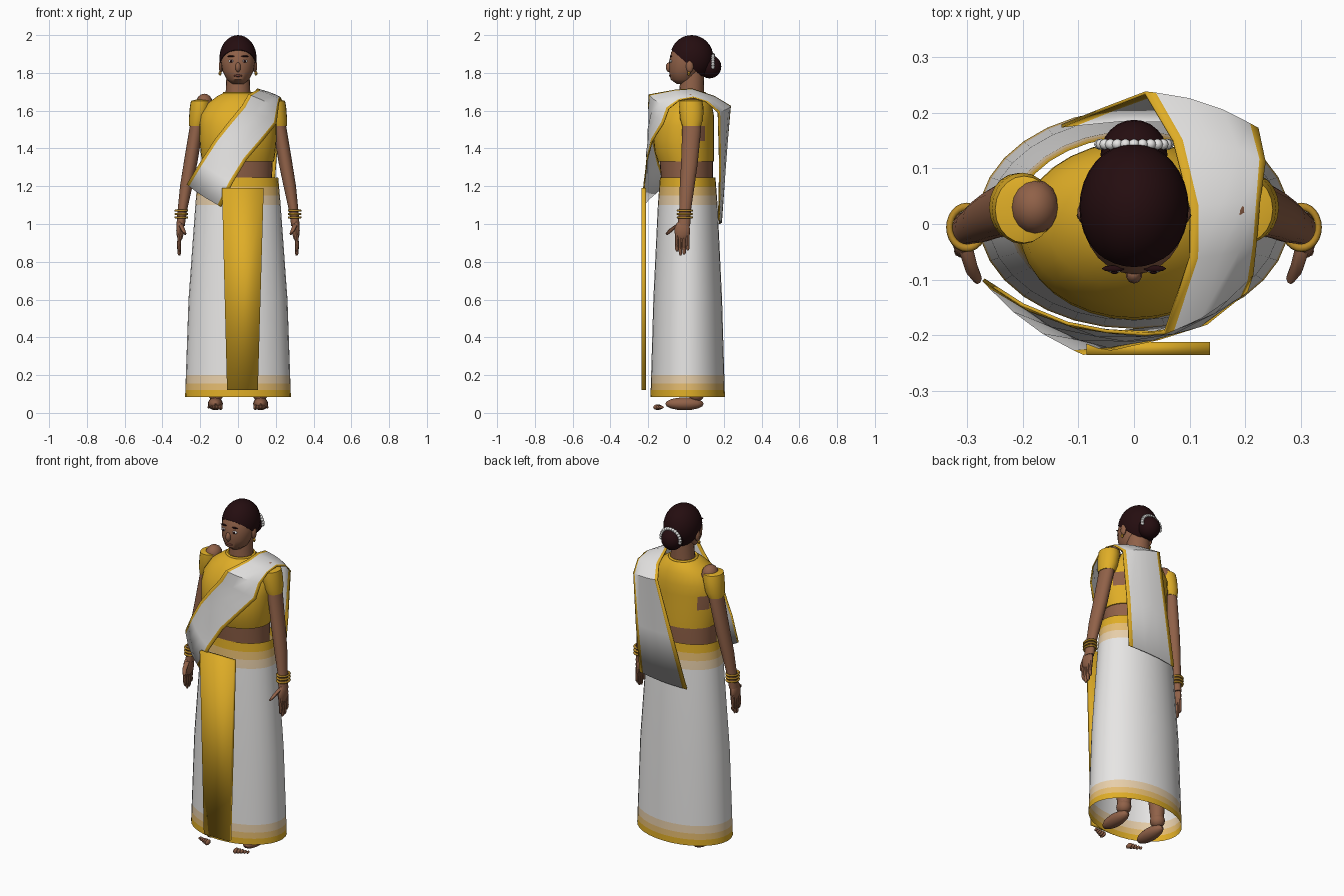
import bpy, bmesh, math
from mathutils import Vector


def material(name, r, g, b):
    m = bpy.data.materials.new(name)
    m.diffuse_color = (r, g, b, 1)
    return m


SKIN = material("brown skin", 0.28, 0.12, 0.065)
GOLD = material("golden yellow", 0.74, 0.42, 0.02)
WHITE = material("off white", 0.80, 0.79, 0.78)
CREAM = material("pale cream", 0.80, 0.62, 0.40)
SAND = material("sand yellow", 0.78, 0.50, 0.16)
HAIR = material("dark brown hair", 0.018, 0.004, 0.005)
LIPS = material("dark lips", 0.17, 0.05, 0.035)
BRASS = material("bangle brass", 0.48, 0.25, 0.02)


def finish(name, bm, mats, angle=40):
    mesh = bpy.data.meshes.new(name)
    bmesh.ops.recalc_face_normals(bm, faces=bm.faces[:])
    bm.to_mesh(mesh)
    bm.free()
    for m in mats:
        mesh.materials.append(m)
    mesh.shade_smooth()
    mesh.set_sharp_from_angle(angle=math.radians(angle))
    ob = bpy.data.objects.new(name, mesh)
    bpy.context.collection.objects.link(ob)
    return ob


def loft(name, rings, mats, n=20, cap=True, rule=None, side=1):
    """Skin of stacked level ellipses (x, y, z, rx, ry)."""
    bm = bmesh.new()
    loops = []
    for x, y, z, rx, ry in rings:
        loops.append([bm.verts.new((side * x + rx * math.cos(2 * math.pi * i / n),
                                    y + ry * math.sin(2 * math.pi * i / n), z)) for i in range(n)])
    for a, b in zip(loops, loops[1:]):
        for i in range(n):
            f = bm.faces.new((a[i], a[(i + 1) % n], b[(i + 1) % n], b[i]))
            if rule:
                f.material_index = rule(f.calc_center_median())
    if cap:
        bm.faces.new(loops[0])
        bm.faces.new(loops[-1])
    return finish(name, bm, mats)


def ball(name, loc, size, mat, n=16, cut=None):
    bm = bmesh.new()
    bmesh.ops.create_uvsphere(bm, u_segments=n, v_segments=max(6, n // 2), radius=1)
    for v in bm.verts:
        v.co = Vector(loc) + Vector([c * s for c, s in zip(v.co, size)])
    if cut:
        geom = bm.verts[:] + bm.edges[:] + bm.faces[:]
        res = bmesh.ops.bisect_plane(bm, geom=geom, plane_co=cut[0], plane_no=cut[1], clear_inner=True)
        bmesh.ops.contextual_create(bm, geom=[e for e in res["geom_cut"] if isinstance(e, bmesh.types.BMEdge)])
    return finish(name, bm, [mat])


def ring(name, loc, rx, ry, thick, mat):
    bpy.ops.mesh.primitive_torus_add(location=loc, major_radius=1, minor_radius=thick / rx,
                                     major_segments=24, minor_segments=6)
    ob = bpy.context.object
    ob.name = name
    ob.scale = (rx, ry, rx)
    ob.data.materials.append(mat)
    ob.data.shade_smooth()


# Long skirt with bands at hem and waist
def skirt_band(c):
    for top, idx in ((0.12, 1), (0.155, 2), (0.20, 3), (1.10, 0), (1.15, 3), (1.195, 2)):
        if c.z < top:
            return idx
    return 1


skirt_rings = []
profile = [(0.085, 0.28, 0.197), (0.6, 0.262, 0.182), (1.1, 0.226, 0.158), (1.245, 0.213, 0.147)]
for z in (0.085, 0.12, 0.155, 0.20, 0.6, 0.85, 1.10, 1.15, 1.195, 1.245):
    for (z0, a0, b0), (z1, a1, b1) in zip(profile, profile[1:]):
        if z0 <= z <= z1:
            t = (z - z0) / (z1 - z0)
            r = (0, 0.009, z, a0 + t * (a1 - a0), b0 + t * (b1 - b0))
    skirt_rings.append(r)
loft("skirt", skirt_rings, [WHITE, GOLD, SAND, CREAM], n=32, cap=False, rule=skirt_band)

# Hanging front panel
bm = bmesh.new()
levels = [[bm.verts.new(p) for p in ((x0, -0.235, z), (x1, -0.235, z), (x1, -0.212, z), (x0, -0.212, z))]
          for x0, x1, z in ((-0.058, 0.105, 0.12), (-0.085, 0.136, 1.19))]
bm.faces.new(levels[0])
bm.faces.new(levels[1])
for i in range(4):
    j = (i + 1) % 4
    bm.faces.new((levels[0][i], levels[0][j], levels[1][j], levels[1][i]))
finish("front_panel", bm, [GOLD], 180)

# Midriff and blouse, with open underarm patches
loft("midriff", [(0, 0.008, 1.15, 0.18, 0.13), (0, 0.005, 1.25, 0.18, 0.138), (0, 0, 1.36, 0.185, 0.142)],
     [SKIN], n=32)


def blouse_patch(c):
    return int(1.43 < c.z < 1.53 and abs(c.x) > 0.13 and 0.035 < c.y < 0.105)


loft("blouse", [(0, 0, 1.33, 0.19, 0.148), (0, -0.008, 1.38, 0.198, 0.157), (0, -0.012, 1.44, 0.203, 0.16),
                (0, -0.01, 1.52, 0.205, 0.158), (0, 0, 1.58, 0.198, 0.147), (0, 0.01, 1.64, 0.16, 0.125),
                (0, 0.02, 1.68, 0.105, 0.095), (0, 0.025, 1.695, 0.075, 0.076)],
     [GOLD, SKIN], n=32, rule=blouse_patch)
ring("neckline", (0, 0.025, 1.694), 0.074, 0.074, 0.007, GOLD)

# Neck and head
loft("neck", [(0, 0.028, 1.66, 0.068, 0.066), (0, 0.03, 1.72, 0.064, 0.064), (0, 0.035, 1.82, 0.06, 0.062)], [SKIN])
loft("head", [(0, -0.01, 1.742, 0.032, 0.04), (0, -0.013, 1.765, 0.06, 0.068), (0, -0.005, 1.81, 0.082, 0.085),
              (0, 0.01, 1.86, 0.091, 0.1), (0, 0.02, 1.91, 0.088, 0.098), (0, 0.025, 1.95, 0.07, 0.08)], [SKIN], n=24)
ball("nose", (0, -0.09, 1.83), (0.015, 0.017, 0.026), SKIN, 10)
ball("mouth", (0, -0.083, 1.785), (0.024, 0.008, 0.006), LIPS, 10)
for s in (-1, 1):
    ball("eye", (s * 0.035, -0.08, 1.862), (0.016, 0.008, 0.008), WHITE, 10)
    ball("pupil", (s * 0.035, -0.086, 1.862), (0.007, 0.004, 0.007), HAIR, 8)
    ball("eyebrow", (s * 0.037, -0.08, 1.888), (0.021, 0.006, 0.004), HAIR, 8)
    ball("ear", (s * 0.09, 0.02, 1.835), (0.012, 0.02, 0.034), SKIN, 10)
    ball("earring", (s * 0.095, 0.015, 1.797), (0.008, 0.008, 0.011), BRASS, 8)

# Hair cap, bun and bead garland
ball("hair", (0, 0.03, 1.88), (0.098, 0.115, 0.12), HAIR, 32, cut=((0, -0.08, 1.925), (0, 0.875, 1)))
ball("hair_bun", (0, 0.125, 1.833), (0.06, 0.062, 0.062), HAIR, 24)
for i in range(15):
    a = math.radians(-10 + 200 * i / 14)
    ball("garland_bead", (0.062 * math.cos(a), 0.143, 1.84 + 0.056 * math.sin(a)), (0.01,) * 3, WHITE, 8)

# Arms, sleeves, hands, legs and feet
for s in (-1, 1):
    ball("shoulder", (s * 0.178, 0.03, 1.64), (0.044, 0.05, 0.05), SKIN)
    loft("sleeve", [(0.217, 0.03, 1.52, 0.042, 0.05), (0.21, 0.03, 1.555, 0.05, 0.061),
                    (0.2, 0.028, 1.62, 0.055, 0.064), (0.197, 0.026, 1.652, 0.052, 0.06),
                    (0.19, 0.028, 1.658, 0.035, 0.042)], [GOLD], side=s)
    loft("arm", [(0.2, 0.03, 1.62, 0.038, 0.045), (0.222, 0.03, 1.5, 0.036, 0.05), (0.252, 0.018, 1.32, 0.036, 0.044),
                 (0.274, 0.006, 1.2, 0.033, 0.039), (0.295, -0.005, 1.07, 0.025, 0.031),
                 (0.304, -0.012, 0.99, 0.022, 0.034)], [SKIN], side=s)
    for z in (1.035, 1.053, 1.071):
        ring("bangle", (s * 0.3, -0.006, z), 0.031, 0.037, 0.006, BRASS)
    ball("palm", (s * 0.307, -0.02, 0.965), (0.02, 0.042, 0.055), SKIN)
    for i, tip in enumerate((0.855, 0.833, 0.838, 0.86)):
        y = -0.048 + 0.019 * i
        loft("finger", [(0.308, y, 0.95, 0.011, 0.011), (0.313, y - 0.001, 0.89, 0.01, 0.01),
                        (0.311, y, tip + 0.01, 0.009, 0.009), (0.31, y, tip, 0.004, 0.004)], [SKIN], n=8, side=s)
    loft("thumb", [(0.305, -0.035, 1.0, 0.014, 0.016), (0.292, -0.078, 0.97, 0.012, 0.015),
                   (0.281, -0.097, 0.949, 0.008, 0.011), (0.279, -0.1, 0.943, 0.003, 0.004)], [SKIN], n=8, side=s)
    loft("leg", [(0.115, 0.055, 0.1, 0.034, 0.036), (0.115, 0.05, 0.35, 0.055, 0.06), (0.11, 0.02, 0.62, 0.06, 0.062),
                 (0.1, 0.01, 1.1, 0.085, 0.09)], [SKIN], side=s)
    ball("ankle", (s * 0.117, 0.055, 0.1), (0.04, 0.042, 0.04), SKIN)
    ball("foot", (s * 0.12, -0.008, 0.048), (0.04, 0.102, 0.034), SKIN)
    for i in range(5):
        r = 0.015 - 0.0018 * i
        ball("toe", (s * (0.092 + 0.016 * i), -0.15 + 0.005 * i, 0.03), (r * 0.75, r * 1.6, r), SKIN, 8)

# Draped sash: inner and outer edge points from front end over the shoulder to back end
drape = [((-0.27, -0.10, 1.21), (-0.09, -0.232, 1.09)),
         ((-0.2, -0.145, 1.325), (-0.03, -0.222, 1.215)),
         ((-0.12, -0.178, 1.45), (0.045, -0.205, 1.34)),
         ((-0.05, -0.192, 1.54), (0.13, -0.178, 1.44)),
         ((0.02, -0.198, 1.625), (0.202, -0.12, 1.53)),
         ((0.055, -0.195, 1.685), (0.212, -0.09, 1.61)),
         ((0.1, -0.06, 1.708), (0.218, -0.035, 1.655)),
         ((0.1, 0.03, 1.715), (0.225, 0.04, 1.668)),
         ((0.07, 0.15, 1.675), (0.235, 0.11, 1.645)),
         ((0.02, 0.235, 1.625), (0.222, 0.17, 1.59)),
         ((-0.055, 0.206, 1.31), (0.2, 0.178, 1.3)),
         ((-0.13, 0.176, 1.0), (0.18, 0.172, 1.02))]
bm = bmesh.new()
rows = []
for a, b in drape:
    a, b = Vector(a), Vector(b)
    row = []
    for t in (0, 0.09, 0.36, 0.64, 0.91, 1):
        p = a.lerp(b, t)
        out = Vector((p.x, p.y, 0)).normalized() * 0.014 * math.sin(math.pi * t)
        row.append(bm.verts.new(p + out))
    rows.append(row)
for r0, r1 in zip(rows, rows[1:]):
    for i in range(5):
        f = bm.faces.new((r0[i], r0[i + 1], r1[i + 1], r1[i]))
        f.material_index = int(i in (0, 4))
sash = finish("sash", bm, [WHITE, GOLD])
mod = sash.modifiers.new("thickness", "SOLIDIFY")
mod.thickness = 0.006
mod.offset = 0
